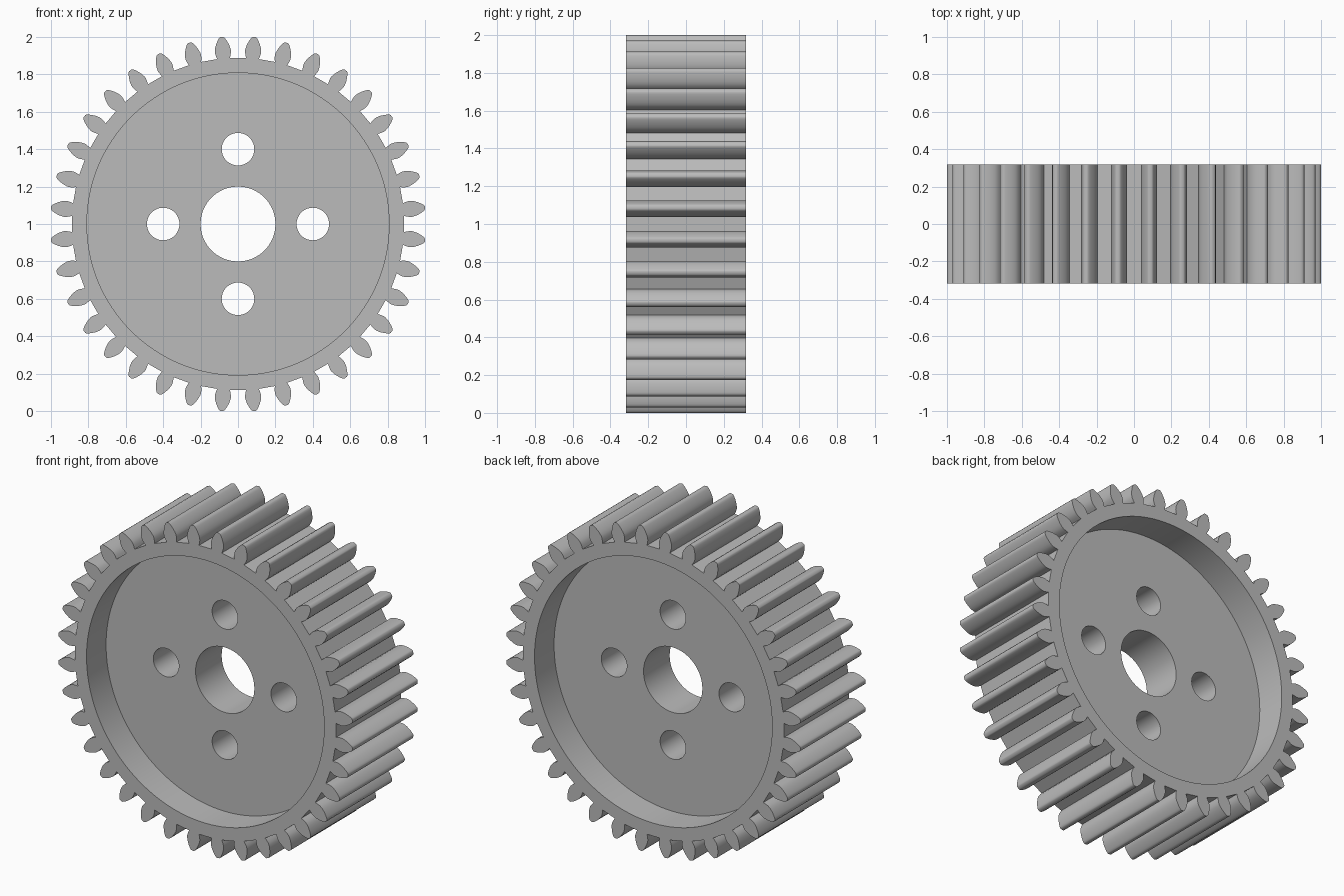
import bpy, bmesh
from math import sin, cos, pi, radians

TEETH = 36
HALF_WIDTH = 0.317     # half the face width
WEB_HALF = 0.127       # half the thickness of the recessed disc
RECESS_RADIUS = 0.808
CENTRE_Z = 1.0

# Half tooth outline: (radius, half thickness) from root to tip
FLANK = [(0.888, 0.034), (0.903, 0.039), (0.92, 0.043), (0.935, 0.0425), (0.95, 0.039),
         (0.965, 0.0335), (0.98, 0.0265), (0.992, 0.0195), (1.0, 0.0135), (1.003, 0.008)]

if "Cube" in bpy.data.objects:
    bpy.data.objects.remove(bpy.data.objects["Cube"], do_unlink=True)


def make_material(name, colour):
    mat = bpy.data.materials.new(name)
    mat.use_nodes = True
    mat.diffuse_color = colour
    mat.node_tree.nodes["Principled BSDF"].inputs["Base Color"].default_value = colour
    return mat


def prism(name, outline, y0, y1):
    """Extrude an (x, z) outline along y."""
    bm = bmesh.new()
    face = bm.faces.new([bm.verts.new((x, y0, z)) for x, z in outline])
    grown = bmesh.ops.extrude_face_region(bm, geom=[face])["geom"]
    moved = [g for g in grown if isinstance(g, bmesh.types.BMVert)]
    bmesh.ops.translate(bm, verts=moved, vec=(0, y1 - y0, 0))
    bmesh.ops.recalc_face_normals(bm, faces=bm.faces)
    mesh = bpy.data.meshes.new(name)
    bm.to_mesh(mesh)
    bm.free()
    obj = bpy.data.objects.new(name, mesh)
    bpy.context.collection.objects.link(obj)
    return obj


def circle(x, z, radius, count):
    return [(x + radius * cos(2 * pi * i / count), z + radius * sin(2 * pi * i / count))
            for i in range(count)]


def cut(target, outline, y0, y1):
    """Subtract an extruded outline from the target and discard the cutter."""
    cutter = prism("cutter", outline, y0, y1)
    cutter.hide_render = True
    mod = target.modifiers.new("cut", 'BOOLEAN')
    mod.operation, mod.solver, mod.object = 'DIFFERENCE', 'EXACT', cutter
    bpy.context.view_layer.objects.active = target
    bpy.ops.object.modifier_apply(modifier=mod.name)
    bpy.data.objects.remove(cutter, do_unlink=True)


# Toothed rim outline, with a tooth gap straight up
outline = []
for i in range(TEETH):
    a = 2 * pi * (i + 0.5) / TEETH
    tooth = [(r, -t) for r, t in FLANK] + [(r, t) for r, t in reversed(FLANK)]
    outline += [(r * cos(a) - t * sin(a), CENTRE_Z + r * sin(a) + t * cos(a))
                for r, t in tooth]
gear = prism("gear_wheel", outline, -HALF_WIDTH, HALF_WIDTH)

# Recess on both faces
for side in (-1, 1):
    cut(gear, circle(0, CENTRE_Z, RECESS_RADIUS, 128), side * WEB_HALF, side * 0.5)

# Shaft bore and four bolt holes
cut(gear, circle(0, CENTRE_Z, 0.2, 64), -0.5, 0.5)
for k in range(4):
    a = radians(90 * k)
    cut(gear, circle(0.4 * cos(a), CENTRE_Z + 0.4 * sin(a), 0.087, 48), -0.5, 0.5)

# Plain grey finish, smooth walls with crisp edges
gear.data.materials.clear()
gear.data.materials.append(make_material("plain_grey", (0.5, 0.5, 0.5, 1)))
for poly in gear.data.polygons:
    poly.material_index = 0
bpy.ops.object.select_all(action='DESELECT')
gear.select_set(True)
bpy.context.view_layer.objects.active = gear
bpy.ops.object.shade_smooth_by_angle(angle=radians(30))
